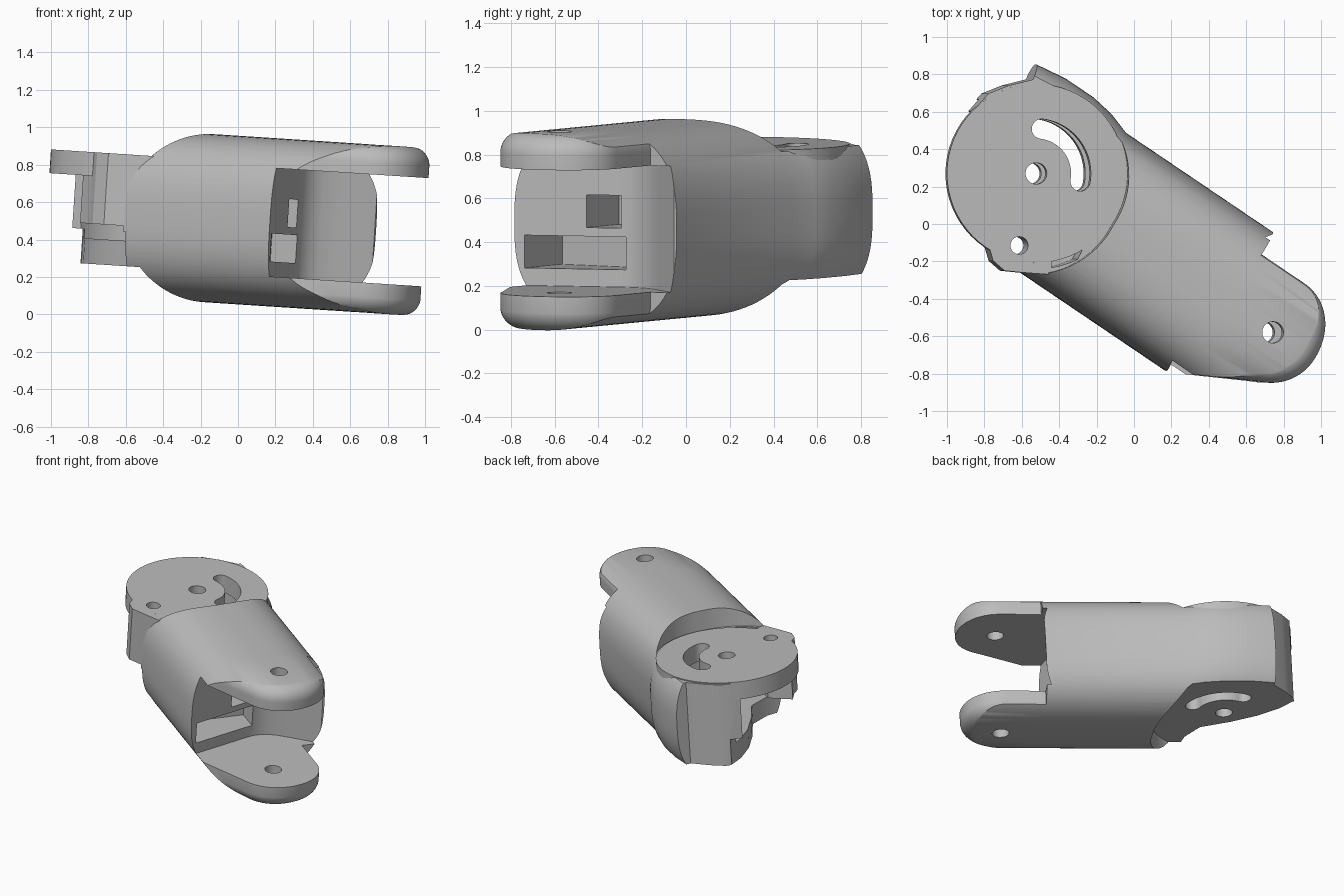
import bpy, bmesh, math
from mathutils import Matrix, Vector

old = bpy.data.objects.get("Cube")
if old:
    bpy.data.objects.remove(old)

gray = bpy.data.materials.new("plain gray")
gray.use_nodes = True
COLOR = (0.5, 0.5, 0.5, 1)
gray.diffuse_color = COLOR
gray.node_tree.nodes["Principled BSDF"].inputs["Base Color"].default_value = COLOR

# Local frame: x along the link, y across it, z through the plates
PLACE = (Matrix.Translation((-0.015, 0, 0.505)) @ Matrix.Rotation(0.065, 4, 'Y')
         @ Matrix.Rotation(math.radians(-34), 4, 'Z'))
REAR = Vector((-0.59, -0.072))
FRONT = Vector((0.929, -0.072))
GAP = 0.29


def loft(name, rings):
    """Closed solid through rings that have equal point counts."""
    bm = bmesh.new()
    loops = [[bm.verts.new(p) for p in ring] for ring in rings]
    n = len(loops[0])
    for a, b in zip(loops, loops[1:]):
        for i in range(n):
            bm.faces.new((a[i], a[(i + 1) % n], b[(i + 1) % n], b[i]))
    bm.faces.new(loops[0])
    bm.faces.new(loops[-1])
    bmesh.ops.recalc_face_normals(bm, faces=bm.faces)
    mesh = bpy.data.meshes.new(name)
    bm.to_mesh(mesh)
    bm.free()
    mesh.materials.append(gray)
    obj = bpy.data.objects.new(name, mesh)
    bpy.context.collection.objects.link(obj)
    return obj


def prism(name, outline, low, high):
    return loft(name, [[(p[0], p[1], z) for p in outline] for z in (low, high)])


def arc(center, radius, start, end, steps=32):
    pts = []
    for i in range(steps + 1):
        a = math.radians(start + (end - start) * i / steps)
        pts.append((center[0] + radius * math.cos(a), center[1] + radius * math.sin(a)))
    return pts


def disc(center, radius, steps=48):
    return arc(center, radius, 0, 360, steps)[:-1]


def box(x0, x1, y0, y1):
    return [(x0, y0), (x1, y0), (x1, y1), (x0, y1)]


def combine(obj, tools, operation='DIFFERENCE'):
    for tool in tools:
        tool.hide_render = True
        mod = obj.modifiers.new("cut", 'BOOLEAN')
        mod.operation, mod.solver, mod.object = operation, 'EXACT', tool
        bpy.context.view_layer.update()
        graph = bpy.context.evaluated_depsgraph_get()
        mesh = bpy.data.meshes.new_from_object(obj.evaluated_get(graph))
        obj.modifiers.clear()
        obj.data = mesh


def tube(name, stations):
    """Rounded-square cross-section; each station may swell on the +y side."""
    rings = []
    for x, swell in stations:
        ring = []
        for i in range(96):
            a = math.tau * i / 96
            c, s = math.cos(a), math.sin(a)
            c = math.copysign(abs(c) ** (2 / 2.8), c)
            s = math.copysign(abs(s) ** (2 / 2.8), s)
            half = 0.467 + (swell if c > 0 else 0)
            ring.append((x, -0.08 + half * c, 0.45 * s))
        rings.append(ring)
    return loft(name, rings)


# Main body
body = tube("body", [(-1.1, 0.02), (-0.9, 0.035), (-0.73, 0.06), (-0.55, 0.06),
                     (-0.42, 0.04), (-0.3, 0.0), (0.65, 0.0)])

# Rounded clearance above and below the rear hinge
clear = []
for i in range(41):
    a = math.radians(-90 + 4.5 * i)
    r = 0.49 + 0.06 * max(0, -math.sin(a))
    clear.append((REAR.x + r * math.cos(a), REAR.y + r * math.sin(a)))
clear += [(REAR.x, 0.9), (-1.5, 0.9), (-1.5, -0.9), (REAR.x, -0.9)]
upper_clear = prism("upper_clear", clear, 0.305, 0.8)
lower_clear = prism("lower_clear", clear, -0.8, -0.285)

# Hinge cavity, open towards the rear and the -y side
cavity = prism("cavity", arc(REAR, 0.51, -62, -30, 8) + arc(REAR, 0.42, -10, 168, 40)
               + [(-1.5, 0.015), (-1.5, -0.9), (-0.35, -0.9)], -0.15, 0.32)
tail_cut = prism("tail_cut", [(-1.06, -0.02), (-1.04, 0.14), (-0.975, 0.235), (-0.885, 0.335),
                              (-0.9, 0.42), (-0.88, 0.8), (-1.5, 0.8), (-1.5, -0.02)], -0.8, 0.8)
lower_edge_cut = prism("lower_edge_cut", [
    (-1.04, 0.1), (-0.96, 0.0), (-0.82, -0.11), (-0.65, -0.2), (-0.45, -0.28),
    (-0.36, -0.42), (-0.33, -0.56), (-0.33, -0.9), (-1.5, -0.9), (-1.5, 0.1)], -0.8, -0.1)

# Pin holes and the curved slot
rear_hole = prism("rear_hole", disc(REAR, 0.057), -0.8, 0.8)
ear_hole = prism("ear_hole", disc((-0.45, -0.442), 0.047), -0.8, 0.8)
front_hole = prism("front_hole", disc(FRONT, 0.057), -0.8, 0.8)


def slot_end(angle, turn):
    return arc(arc(REAR, 0.24, angle, angle, 1)[0], 0.053, turn, turn + 180, 12)


slot_cut = prism("slot_cut", arc(REAR, 0.293, 24, 117, 30) + slot_end(117, 117)[1:-1]
                 + arc(REAR, 0.187, 117, 24, 30) + slot_end(24, 204)[1:-1], -0.8, 0.8)

# Fork gap with a concave back wall, and the two recesses in that wall
gap_cut = prism("gap_cut", [(1.6, -0.6), (1.6, 0.42), (0.685, 0.42), (0.61, 0.32), (0.52, 0.205),
                            (0.465, 0.13), (0.44, 0.08), (0.428, 0.03), (0.428, -0.02),
                            (0.44, -0.07), (0.475, -0.18), (0.61, -0.6)], -GAP, GAP)
square_recess = prism("square_recess", box(0.22, 0.6, -0.22, -0.06), -0.02, 0.13)
long_recess = prism("long_recess", box(0.27, 0.8, -0.5, -0.04), -0.21, -0.06)

combine(body, [upper_clear, lower_clear, cavity, tail_cut, lower_edge_cut,
               rear_hole, slot_cut, gap_cut, square_recess, long_recess])

# Fork arms: tube trimmed by a profile with rounded outer edges
fork = tube("fork_arms", [(0.65, 0), (1.3, 0)])
profile = [Vector((x, -0.309 + 0.53 * (x - 1.055))) for x in (0.4, 0.5, 0.6, 0.7, 0.8, 0.9, 1.0)]
for i in range(41):
    a = math.radians(-62 + 3.8 * i)
    r = 0.27 if a < 0 else 0.27 + 0.045 * math.sin(a) ** 2
    profile.append(FRONT + Vector((r * math.cos(a), r * math.sin(a))))
profile += [Vector((x, 0.243)) for x in (0.8, 0.7, 0.6, 0.5, 0.4)]
rings = []
for i in range(-10, 11):
    t = abs(i) / 10 * math.pi / 2
    inset = 0.1 * (1 - math.cos(t))
    z = math.copysign(0.352 + 0.1 * math.sin(t), i)
    ring = []
    for k, p in enumerate(profile):
        along = profile[min(k + 1, len(profile) - 1)] - profile[max(k - 1, 0)]
        q = p + Vector((-along.y, along.x)).normalized() * inset
        ring.append((q.x, q.y, z))
    rings.append(ring)
trim = loft("fork_trim", rings)
combine(fork, [trim], 'INTERSECT')
combine(fork, [gap_cut, front_hole])

# Rear hinge disc with its ear
hinge = prism("hinge_disc", disc(REAR, 0.478, 64), 0.185, 0.312)
ear = prism("ear_pillar", [(-0.66, -0.5), (-0.574, -0.543), (-0.52, -0.588), (-0.44, -0.598),
                           (-0.36, -0.555), (-0.22, -0.475), (-0.3, -0.35), (-0.56, -0.36)],
            -0.07, 0.3119)
combine(hinge, [ear], 'UNION')
combine(hinge, [rear_hole, ear_hole, slot_cut])

# Drop helpers, place and shade the parts
parts = [body, fork, hinge]
for obj in list(bpy.context.collection.objects):
    if obj.hide_render and obj not in parts and obj.type == 'MESH':
        bpy.data.objects.remove(obj)
for obj in parts:
    obj.matrix_world = PLACE
    bpy.ops.object.select_all(action='DESELECT')
    obj.select_set(True)
    bpy.context.view_layer.objects.active = obj
    bpy.ops.object.shade_smooth_by_angle(angle=math.radians(30))
